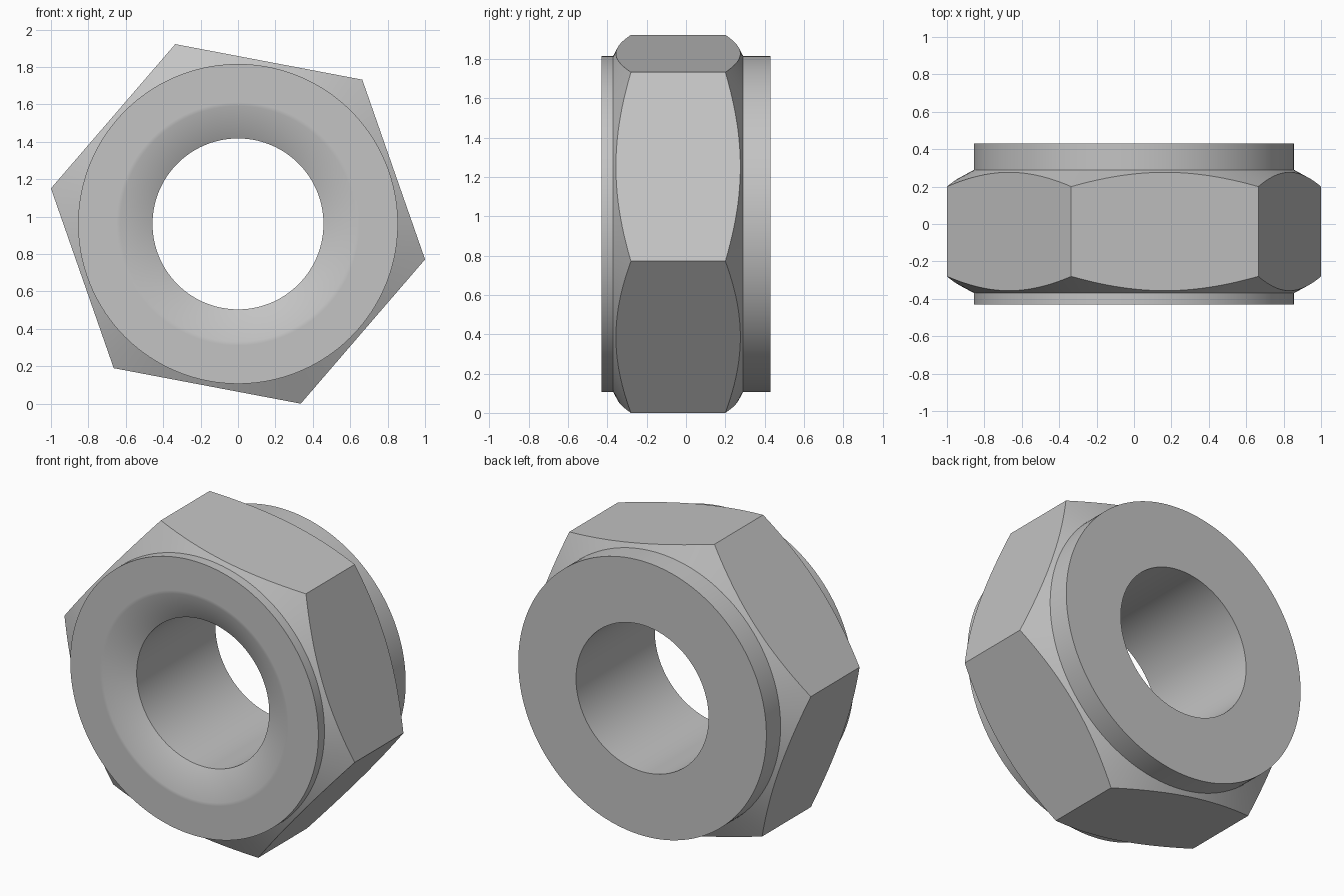
import bpy
import bmesh
from math import cos, sin, pi, radians

cube = bpy.data.objects.get("Cube")
if cube:
    bpy.data.objects.remove(cube)

SIDES, STEPS = 6, 24            # flats, and segments along each flat
CORNER = 1.018                  # hexagon corner radius
COLLAR, BORE, MOUTH = 0.855, 0.457, 0.63
TILT = radians(-10.75)
CENTRE_Z = 0.961
SLOPE = 0.56                    # rise of the corner chamfer

steel = bpy.data.materials.new("steel_grey")
steel.use_nodes = True
steel.diffuse_color = (0.55, 0.55, 0.55, 1)
steel.node_tree.nodes["Principled BSDF"].inputs["Base Color"].default_value = (0.55, 0.55, 0.55, 1)


def section(angle):
    """Closed (radius, y) section of the nut at an angle from a corner."""
    half = pi / SIDES
    hexa = CORNER * cos(half) / cos(angle % (2 * half) - half)
    drop = (CORNER - hexa) * SLOPE
    return [
        (BORE, 0.43), (BORE, -0.345),                    # bore
        (MOUTH, -0.43), (MOUTH + 0.02, -0.43),           # flared mouth
        (COLLAR, -0.43), (COLLAR, -0.37),                # front collar
        (hexa, -0.28 - drop), (hexa, 0.2 + drop),        # chamfered hexagon
        (COLLAR, 0.29), (COLLAR, 0.43),                  # back collar
    ]


# Sweep the section round the y axis
bm = bmesh.new()
count = SIDES * STEPS
rings = []
for i in range(count):
    a = 2 * pi * i / count
    rings.append([bm.verts.new((r * cos(a + TILT), y, CENTRE_Z + r * sin(a + TILT)))
                  for r, y in section(a + 1e-9)])
for i, ring in enumerate(rings):
    after = rings[(i + 1) % count]
    for j in range(len(ring)):
        k = (j + 1) % len(ring)
        bm.faces.new((ring[j], ring[k], after[k], after[j]))
bmesh.ops.recalc_face_normals(bm, faces=bm.faces)

mesh = bpy.data.meshes.new("hex_nut")
bm.to_mesh(mesh)
bm.free()
mesh.materials.append(steel)
nut = bpy.data.objects.new("hex_nut", mesh)
bpy.context.collection.objects.link(nut)

# Smooth round surfaces, crisp edges between the flats
bpy.ops.object.select_all(action="DESELECT")
nut.select_set(True)
bpy.context.view_layer.objects.active = nut
bpy.ops.object.shade_smooth_by_angle(angle=radians(30))
